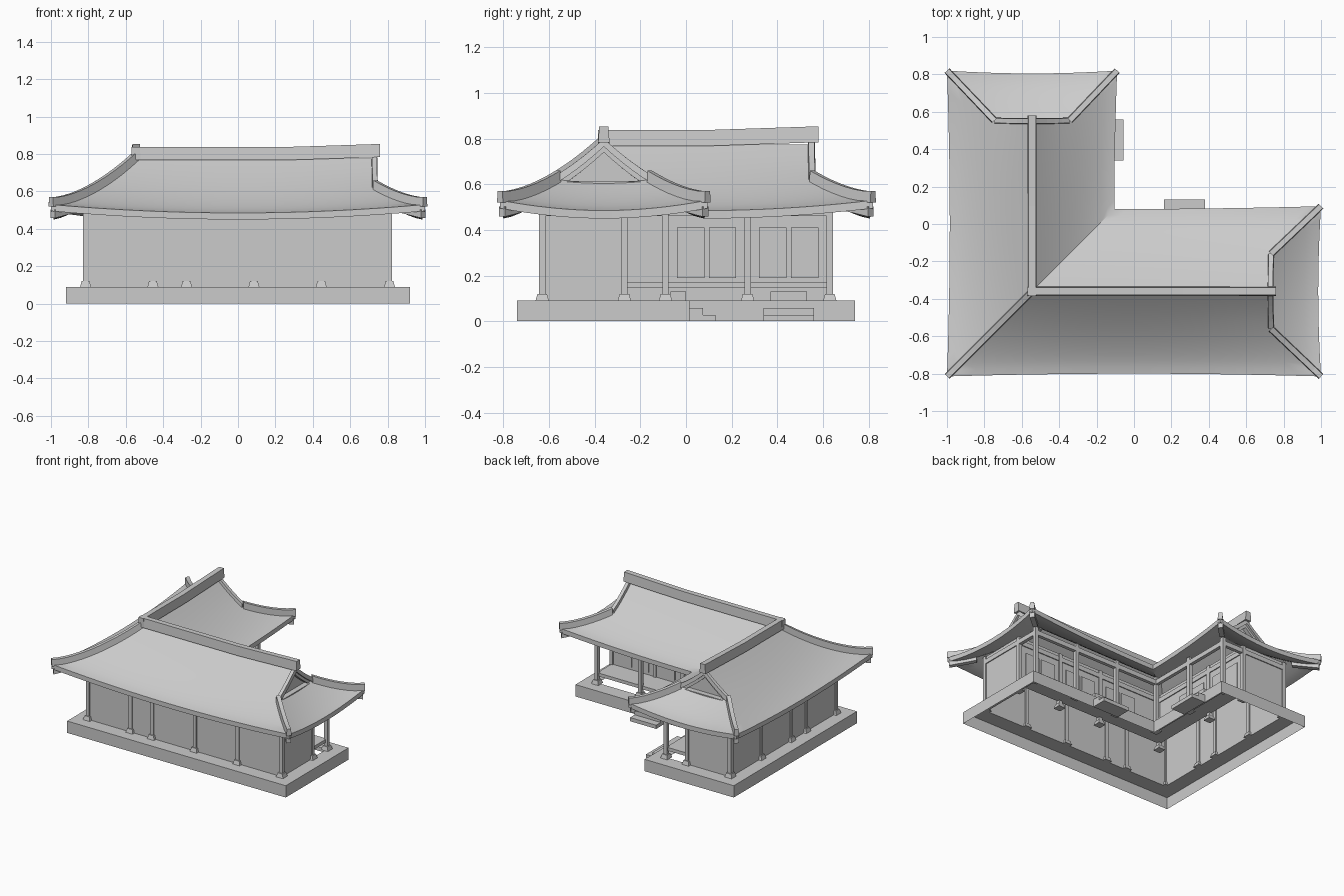
import bpy, bmesh, math
from mathutils import Vector

if "Cube" in bpy.data.objects:
    bpy.data.objects.remove(bpy.data.objects["Cube"])

GREY = bpy.data.materials.new("plain grey")
GREY.use_nodes = True
GREY.diffuse_color = (0.6, 0.6, 0.6, 1)
GREY.node_tree.nodes["Principled BSDF"].inputs["Base Color"].default_value = (0.6, 0.6, 0.6, 1)

# Ridge crossing point, and shared roof measures
CX, CY = -0.545, -0.36
HALF, REACH, BREAK = 0.44, 0.255, 0.45
WINGS = {"long": 1.275, "short": 0.91}   # distance from crossing to gable


def finish(bm, name, smooth=False):
    bmesh.ops.recalc_face_normals(bm, faces=bm.faces)
    mesh = bpy.data.meshes.new(name)
    bm.to_mesh(mesh)
    bm.free()
    mesh.materials.append(GREY)
    ob = bpy.data.objects.new(name, mesh)
    bpy.context.collection.objects.link(ob)
    if smooth:
        bpy.ops.object.select_all(action='DESELECT')
        ob.select_set(True)
        bpy.context.view_layer.objects.active = ob
        bpy.ops.object.shade_smooth_by_angle(angle=math.radians(30))
    return ob


def box(name, x0, x1, y0, y1, z0, z1, flare=0):
    """Box between two corners; flare widens its foot."""
    bm = bmesh.new()
    bmesh.ops.create_cube(bm, size=1)
    for v in bm.verts:
        f = flare if v.co.z < 0 else 0
        v.co = ((x0 + x1) / 2 + v.co.x * (x1 - x0 + f),
                (y0 + y1) / 2 + v.co.y * (y1 - y0 + f),
                z0 if v.co.z < 0 else z1)
    return finish(bm, name)


def sweep(name, points, width, heights, taper=0.8):
    """Upright bar following a path."""
    bm = bmesh.new()
    rings = []
    for i, p in enumerate(points):
        d = points[min(i + 1, len(points) - 1)] - points[max(i - 1, 0)]
        side = Vector((-d.y, d.x, 0)).normalized() * width / 2
        up = Vector((0, 0, heights[i]))
        rings.append([bm.verts.new(q) for q in
                      (p - side, p + side, p + side * taper + up, p - side * taper + up)])
    for a, b in zip(rings, rings[1:]):
        for k in range(4):
            bm.faces.new((a[k], a[(k + 1) % 4], b[(k + 1) % 4], b[k]))
    bm.faces.new(rings[0])
    bm.faces.new(rings[-1])
    return finish(bm, name)


def place(wing, u, v, z):
    """u runs along the ridge, v across it (positive to the courtyard)."""
    return Vector((CX + u, CY + v, z)) if wing == "long" else Vector((CX + v, CY + u, z))


def fall(t):
    return 0.485 + 0.29 * (1 - t) ** 1.4


def verge_u(wing, t):
    return WINGS[wing] + max(0, t - BREAK) / (1 - BREAK) * REACH


def slope(wing, side, s, t):
    """Long roof slope: s along the eave, t from ridge to eave."""
    w = 2 * s - 1 if side < 0 else s
    k = w * w * t * t
    u0 = side * HALF * t
    u = u0 + (verge_u(wing, t) - u0) * s + math.copysign(0.015, w) * k
    return place(wing, u, side * (HALF * t + 0.015 * k), fall(t) + 0.045 * k)


def skirt(wing, w, t):
    """Short slope below the gable."""
    k = w * w * t * t
    return place(wing, verge_u(wing, t) + 0.015 * k,
                 w * HALF * t + math.copysign(0.015, w) * k, fall(t) + 0.045 * k)


def grid(bm, fn, us, ts):
    rows = [[bm.verts.new(fn(u, t)) for u in us] for t in ts]
    for a, b in zip(rows, rows[1:]):
        for i in range(len(us) - 1):
            bm.faces.new((a[i], a[i + 1], b[i + 1], b[i]))


# Curved tile roof, one welded shell with a square eave edge
steps = [i / 16 for i in range(17)]
upper = [BREAK * i / 5 for i in range(6)]
lower = [BREAK + (1 - BREAK) * i / 7 for i in range(8)]
bm = bmesh.new()
for wing in WINGS:
    for side in (-1, 1):
        grid(bm, lambda s, t: slope(wing, side, s, t), steps, upper + lower[1:])
    grid(bm, lambda s, t: skirt(wing, 2 * s - 1, t), steps, lower)
bmesh.ops.remove_doubles(bm, verts=bm.verts, dist=0.0005)
bmesh.ops.recalc_face_normals(bm, faces=bm.faces)
ext = bmesh.ops.extrude_face_region(bm, geom=bm.faces[:], use_keep_orig=True)
for v in [g for g in ext["geom"] if isinstance(g, bmesh.types.BMVert)]:
    v.co.z -= 0.035
finish(bm, "tile_roof", smooth=True)

# Ridges, verges, hips, gables
for wing, g in WINGS.items():
    n = 8
    us = [-0.025 + (g + 0.055) * i / n for i in range(n + 1)]
    rise = [0.015 * max(0, (u - g + 0.45) / 0.45) for u in us]
    sweep(wing + "_main_ridge", [place(wing, u, 0, 0.768 + r) for u, r in zip(us, rise)],
          0.05, [0.07] * (n + 1))
    for side, tag in ((-1, "outer_"), (1, "inner_")):
        sweep(wing + tag + "verge", [slope(wing, side, 1, t) - Vector((0, 0, 0.01)) for t in upper],
              0.032, [0.035] * len(upper))
        sweep(wing + tag + "hip", [skirt(wing, side, t) - Vector((0, 0, 0.01)) for t in lower],
              0.036, [0.05] * len(lower))
        ends = [skirt(wing, side, t) for t in (0.7, 0.98)]
        ends[0].z, ends[1].z = 0.492, 0.458
        sweep(wing + tag + "hip_rafter", ends, 0.035, [0.035, 0.045], 1)
    bm = bmesh.new()
    tri = [bm.verts.new(place(wing, g - 0.03, v, z))
           for v, z in ((-0.21, 0.585), (0.21, 0.585), (0, 0.76))]
    bm.faces.new(tri)
    finish(bm, wing + "_gable")
    a, b = place(wing, g - 0.05, -0.19, 0), place(wing, g + 0.01, 0.19, 0)
    box(wing + "_gable_sill", a.x, b.x, a.y, b.y, 0.585, 0.612)
corner = [slope("long", -1, 0, t) - Vector((0, 0, 0.01)) for t in upper + lower[1:]]
sweep("corner_hip", corner, 0.036, [0.05] * len(corner))
tip = [slope("long", -1, 0, t) for t in (0.7, 0.98)]
tip[0].z, tip[1].z = 0.492, 0.458
sweep("corner_hip_rafter", tip, 0.035, [0.035, 0.045], 1)

# Stone platform: an open ring around the rooms
outline = [(-0.92, -0.74, 1, 1), (0.92, -0.74, -1, 1), (0.92, 0.015, -1, -1),
           (-0.17, 0.015, -1, -1), (-0.17, 0.74, -1, -1), (-0.92, 0.74, 1, -1)]
bm = bmesh.new()
foot = [bm.verts.new((x, y, 0)) for x, y, i, j in outline]
rim = [bm.verts.new((x, y, 0.09)) for x, y, i, j in outline]
hole = [bm.verts.new((x + 0.11 * i, y + 0.11 * j, 0.09)) for x, y, i, j in outline]
for a, b in ((foot, rim), (rim, hole)):
    for k in range(6):
        m = (k + 1) % 6
        bm.faces.new((a[k], a[m], b[m], b[k]))
finish(bm, "platform")

# Posts on flared stone feet
XS = (-0.815, -0.455, -0.275, 0.085, 0.445, 0.81)
YS = (-0.63, -0.27, -0.09, 0.27, 0.63)
spots = {(x, YS[0]) for x in XS} | {(XS[0], y) for y in YS}
spots |= {(x, y) for x in XS[3:] for y in YS[1:3]}
spots |= {(x, y) for y in YS[3:] for x in XS[1:3]}
spots |= {(XS[1], YS[1]), (XS[2], YS[2])}
for x, y in sorted(spots):
    box("post", x - 0.014, x + 0.014, y - 0.014, y + 0.014, 0.12, 0.52)
    box("post_foot", x - 0.021, x + 0.021, y - 0.021, y + 0.021, 0.09, 0.12, 0.016)


def run(name, x0, y0, x1, y1, thick, z0, z1):
    """Thin upright piece along an axis line."""
    h = thick / 2
    dx, dy = (0, h) if y0 == y1 else (h, 0)
    box(name, x0 - dx, x1 + dx, y0 - dy, y1 + dy, z0, z1)


# Walls, with beams over them and over the open porch
WALLS = {"front_wall": (XS[0], YS[0], XS[5], YS[0]), "side_wall": (XS[0], YS[0], XS[0], YS[4]),
         "long_end_wall": (XS[5], YS[0], XS[5], YS[1]), "short_end_wall": (XS[0], YS[4], XS[1], YS[4]),
         "long_porch_wall": (XS[1], YS[1], XS[5], YS[1]), "short_porch_wall": (XS[1], YS[1], XS[1], YS[4])}
for name, line in WALLS.items():
    run(name, *line, 0.012, 0.145 if "porch" in name else 0.09, 0.52)
    run(name + "_beam", *line, 0.026, 0.46, 0.495)
run("long_porch_beam", XS[2], YS[2], XS[5], YS[2], 0.026, 0.46, 0.495)
run("short_porch_beam", XS[2], YS[2], XS[2], YS[4], 0.026, 0.46, 0.495)
run("long_porch_tie", XS[5], YS[1], XS[5], YS[2], 0.026, 0.46, 0.495)
run("short_porch_tie", XS[1], YS[4], XS[2], YS[4], 0.026, 0.46, 0.495)

# Raised porch floors
box("long_porch_floor", XS[1], XS[5], YS[1], YS[2], 0.145, 0.17)
box("short_porch_floor", XS[1], XS[2], YS[2], YS[4], 0.145, 0.17)

# Pairs of door leaves on the porch walls
for c in (0.265, 0.6275, -0.095):
    for d in (-0.07, 0.07):
        run("long_door", c + d - 0.06, YS[1] + 0.009, c + d + 0.06, YS[1] + 0.009, 0.008, 0.19, 0.41)
for c in (0.09, 0.45):
    for d in (-0.07, 0.07):
        run("short_door", XS[1] + 0.009, c + d - 0.06, XS[1] + 0.009, c + d + 0.06, 0.008, 0.19, 0.41)

# Courtyard steps and shoe stones
for out, top in ((0.075, 0.058), (0.13, 0.028)):
    box("long_step", 0.16, 0.38, 0.015, out, 0, top)
    box("short_step", -0.17, out - 0.185, 0.34, 0.56, 0, top)
box("long_shoe_stone", 0.19, 0.35, -0.068, 0.0, 0.09, 0.13)
box("short_shoe_stone", -0.253, -0.185, 0.37, 0.53, 0.09, 0.13)
